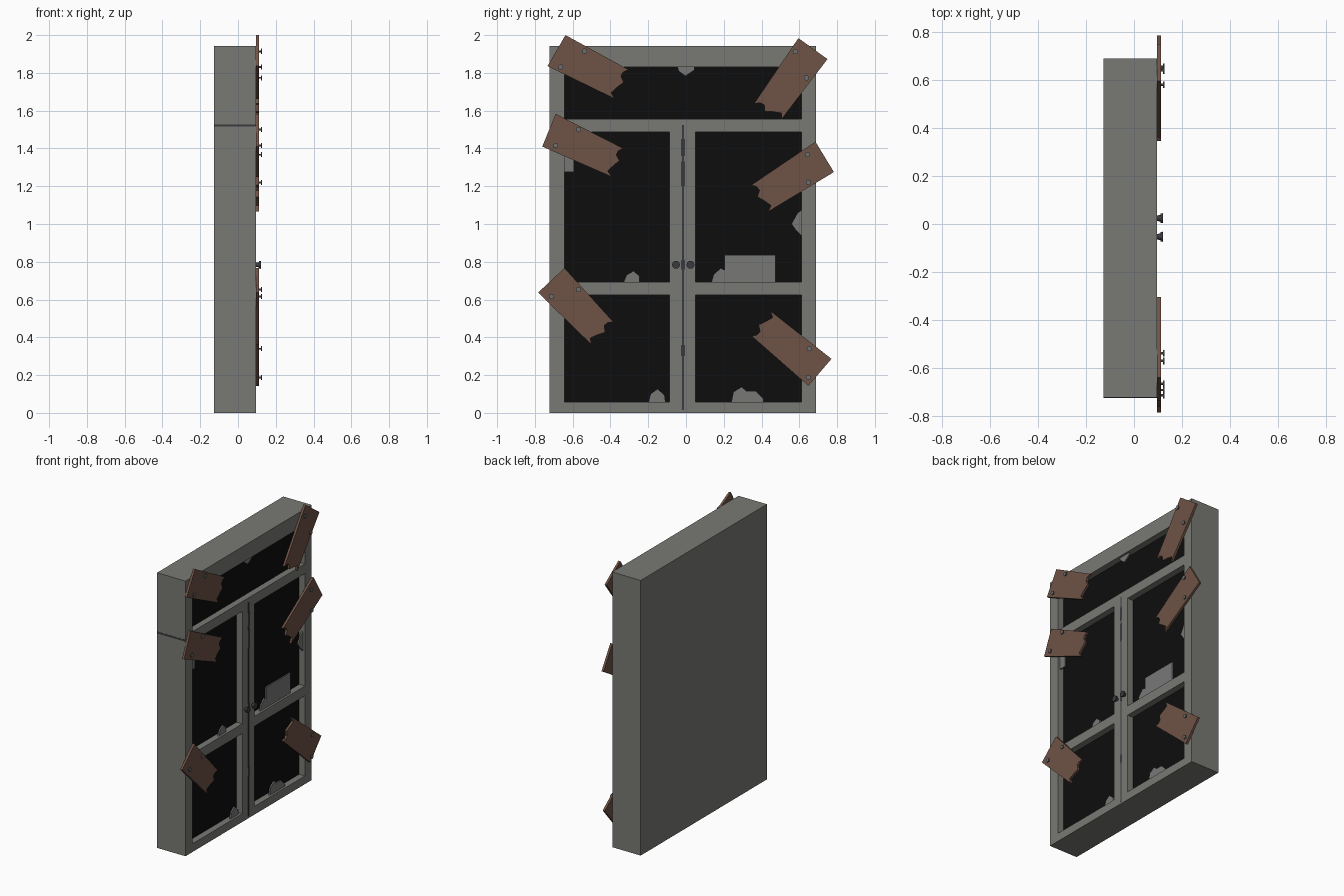
import bpy, bmesh
from mathutils import Vector, Matrix

if "Cube" in bpy.data.objects:
    bpy.data.objects.remove(bpy.data.objects["Cube"])

BACK, FLOOR, FRONT = -0.127, 0.05, 0.095   # depths along x; window faces +x


def material(name, rgb):
    m = bpy.data.materials.new(name)
    m.diffuse_color = (*rgb, 1)
    m.use_nodes = True
    m.node_tree.nodes["Principled BSDF"].inputs["Base Color"].default_value = m.diffuse_color
    return m


GREY = material("frame grey", (0.19, 0.195, 0.176))
BLACK = material("dark interior", (0.004, 0.004, 0.004))
WOOD = material("plank brown", (0.156, 0.085, 0.060))
GLASS = material("glass grey", (0.185, 0.188, 0.183))
METAL = material("dark metal", (0.042, 0.042, 0.048))
NAIL = material("nail grey", (0.15, 0.16, 0.165))


def finish(bm, name, *mats):
    bmesh.ops.remove_doubles(bm, verts=bm.verts, dist=1e-5)
    bmesh.ops.recalc_face_normals(bm, faces=bm.faces)
    me = bpy.data.meshes.new(name)
    bm.to_mesh(me)
    bm.free()
    for m in mats:
        me.materials.append(m)
    ob = bpy.data.objects.new(name, me)
    bpy.context.collection.objects.link(ob)
    return ob


def slab(name, outline, x0, x1, mat):
    """Flat plate: a (y, z) outline given thickness along x."""
    bm = bmesh.new()
    a = [bm.verts.new((x0, y, z)) for y, z in outline]
    b = [bm.verts.new((x1, y, z)) for y, z in outline]
    bm.faces.new(a)
    bm.faces.new(b)
    n = len(a)
    for i in range(n):
        j = (i + 1) % n
        bm.faces.new((a[i], a[j], b[j], b[i]))
    return finish(bm, name, mat)


def rect(y0, y1, z0, z1):
    return [(y0, z0), (y1, z0), (y1, z1), (y0, z1)]


def pin(name, y, z, sections, mat, seg=10):
    """Turned piece along x from (x0, r0, x1, r1) sections."""
    bm = bmesh.new()
    for x0, r0, x1, r1 in sections:
        m = Matrix.Translation(((x0 + x1) / 2, y, z)) @ Matrix.Rotation(1.5707963, 4, 'Y')
        bmesh.ops.create_cone(bm, cap_ends=True, segments=seg, radius1=r0, radius2=r1,
                              depth=x1 - x0, matrix=m)
    return finish(bm, name, mat)


# Window frame: grid of cells, each at front or recessed depth
ys = [-0.722, -0.643, -0.087, 0.05, 0.611, 0.687]
zs = [0, 0.058, 0.624, 0.693, 1.487, 1.556, 1.831, 1.943]
holes = {(1, 1), (3, 1), (1, 3), (3, 3), (1, 5), (2, 5), (3, 5)}
NY, NZ = len(ys) - 1, len(zs) - 1


def depth(i, j):
    if not (0 <= i < NY and 0 <= j < NZ):
        return BACK
    return FLOOR if (i, j) in holes else FRONT


bm = bmesh.new()


def quad(pts, mi=0):
    f = bm.faces.new([bm.verts.new(p) for p in pts])
    f.material_index = mi


for i in range(NY + 1):
    for j in range(NZ + 1):
        if i < NY and j < NZ:
            cell = rect(ys[i], ys[i + 1], zs[j], zs[j + 1])
            quad([(depth(i, j), *p) for p in cell], int((i, j) in holes))
            quad([(BACK, *p) for p in cell])
        a, b, c = depth(i, j), depth(i - 1, j), depth(i, j - 1)
        if j < NZ and a != b:
            y = ys[i]
            quad([(a, y, zs[j]), (b, y, zs[j]), (b, y, zs[j + 1]), (a, y, zs[j + 1])])
        if i < NY and a != c:
            z = zs[j]
            quad([(a, ys[i], z), (c, ys[i], z), (c, ys[i + 1], z), (a, ys[i + 1], z)])
finish(bm, "window_frame", GREY, BLACK)

# Dark seams: between the two sashes, and on the side below the top light
slab("sash_seam", rect(-0.022, -0.01, 0.015, 1.525), FRONT - 0.002, FRONT + 0.001, METAL)
for k, (z0, z1) in enumerate([(1.36, 1.45), (1.2, 1.33), (0.76, 0.81), (0.3, 0.36)]):
    slab(f"seam_patch_{k}", rect(-0.026, -0.006, z0, z1), FRONT - 0.002, FRONT + 0.0015, METAL)
slab("side_seam", rect(-0.723, -0.72, 1.515, 1.528), BACK, FRONT, METAL)

# Door knobs
for k, y in enumerate((-0.053, 0.024)):
    pin(f"knob_{k}", y, 0.784, [(FRONT, 0.011, 0.11, 0.014), (0.11, 0.02, 0.121, 0.021)], METAL, 12)

# Broken glass left in the openings
shards = [
    [(-.045, 1.831), (.045, 1.831), (.045, 1.815), (-.003, 1.783), (-.04, 1.81)],
    [(-.33, .693), (-.315, .73), (-.278, .751), (-.246, .725), (-.246, .693)],
    [(.135, .693), (.145, .73), (.183, .767), (.203, .757), (.203, .693)],
    [(.611, 1.074), (.59, 1.058), (.558, 1.0), (.585, .963), (.611, .937)],
    [(-.198, .058), (-.188, .1), (-.151, .127), (-.114, .095), (-.108, .058)],
    [(.24, .058), (.251, .111), (.294, .138), (.32, .116), (.368, .116), (.41, .074), (.41, .058)],
    rect(.204, .474, .693, .836),
    rect(-.643, -.592, 1.275, 1.42),
]
for k, s in enumerate(shards):
    slab(f"glass_shard_{k}", s, 0.07, 0.08, GLASS)

# Snapped planks: outer corners a, b, broken corners c, d, then two nails
planks = [
    [(-.638, 2.0), (-.733, 1.836), (-.378, 1.663), (-.304, 1.817), (-.664, 1.831), (-.537, 1.915)],
    [(-.69, 1.583), (-.761, 1.41), (-.394, 1.25), (-.331, 1.4), (-.69, 1.415), (-.569, 1.5)],
    [(-.643, .767), (-.783, .637), (-.5, .36), (-.384, .481), (-.712, .616), (-.569, .653)],
    [(.595, 1.984), (.749, 1.873), (.505, 1.553), (.36, 1.637), (.579, 1.912), (.638, 1.774)],
    [(.685, 1.436), (.783, 1.275), (.435, 1.065), (.345, 1.206), (.643, 1.367), (.648, 1.22)],
    [(.648, .143), (.77, .286), (.447, .54), (.347, .407), (.653, .34), (.648, .187)],
]
jag = [(0.12, 0.03), (0.38, 0.012), (0.58, -0.006), (0.72, 0.022), (0.86, 0.02)]
for k, pts in enumerate(planks):
    a, b, c, d = (Vector(p) for p in pts[:4])
    inward = ((a + b) - (c + d)).normalized()
    broken = [c.lerp(d, t) + inward * o for t, o in jag]
    slab(f"plank_{k}", [a, b, c, *broken, d], FRONT + 0.001, 0.112, WOOD)
    for n, (y, z) in enumerate(pts[4:]):
        pin(f"nail_{k}_{n}", y, z, [(0.1, 0.005, 0.121, 0.005), (0.121, 0.014, 0.127, 0.014)], NAIL)
